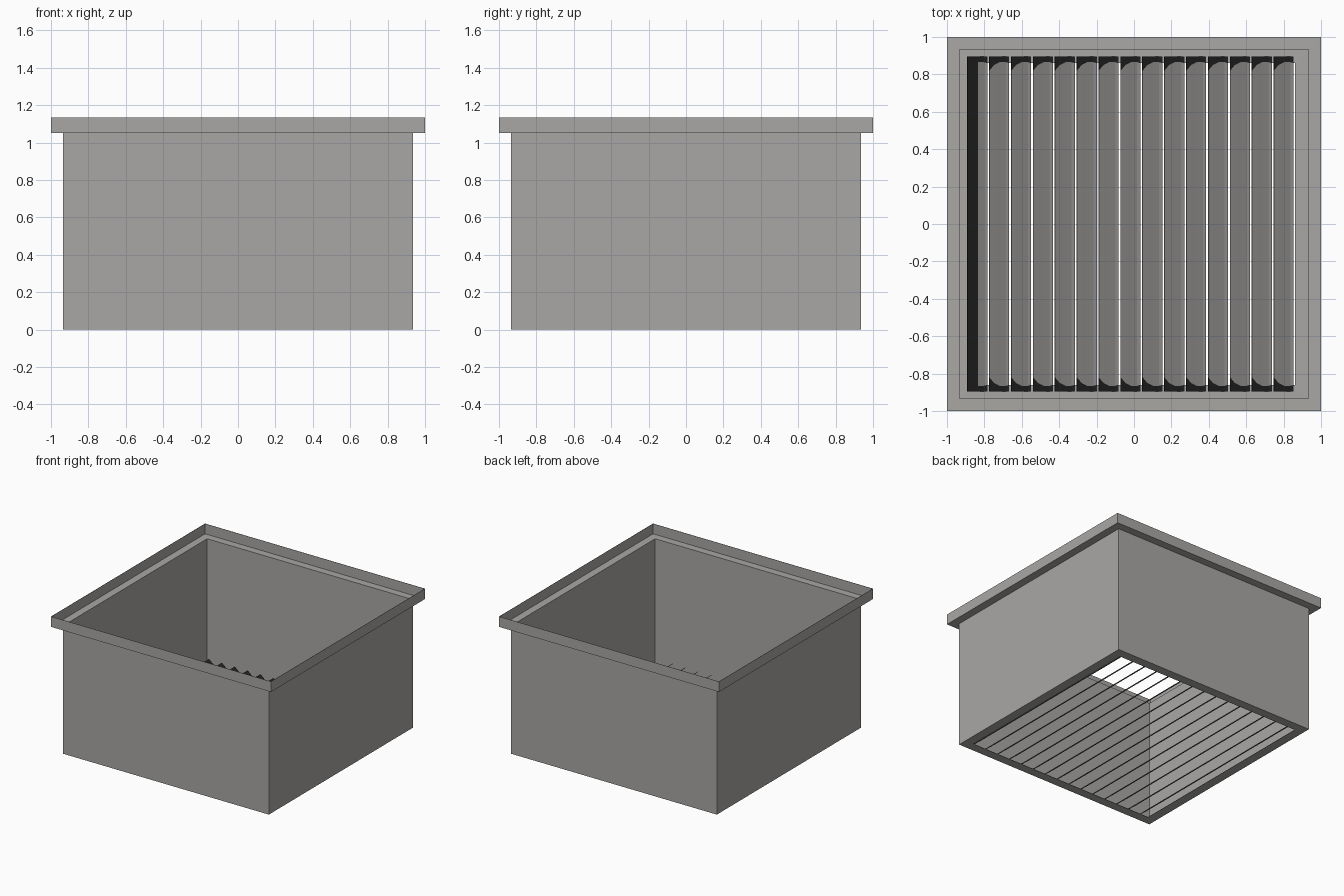
import bpy

# Remove the default cube
cube = bpy.data.objects.get("Cube")
if cube:
    bpy.data.objects.remove(cube, do_unlink=True)


def make_material(name, colour):
    mat = bpy.data.materials.new(name)
    mat.use_nodes = True
    mat.diffuse_color = colour
    mat.node_tree.nodes["Principled BSDF"].inputs["Base Color"].default_value = colour
    return mat


GREY = make_material("warm grey metal", (0.40, 0.39, 0.375, 1))
BLACK = make_material("sooty black", (0.02, 0.02, 0.02, 1))


def make_sheet(name, verts, faces, indices=None):
    """Thin sheet metal part; indices pick the material of each face."""
    mesh = bpy.data.meshes.new(name)
    mesh.from_pydata(verts, [], faces)
    mesh.materials.append(GREY)
    mesh.materials.append(BLACK)
    for poly, index in zip(mesh.polygons, indices or []):
        poly.material_index = index
    obj = bpy.data.objects.new(name, mesh)
    bpy.context.collection.objects.link(obj)
    solid = obj.modifiers.new("sheet thickness", "SOLIDIFY")
    solid.thickness = 0.003
    solid.offset = -1
    return obj


# Square duct: bottom flange, wall, ledge and upright rim, as (half width, height)
profile = [(0.86, 0), (0.935, 0), (0.935, 1.05), (1, 1.05), (1, 1.135)]
corners = [(-1, -1), (1, -1), (1, 1), (-1, 1)]
verts = [(r * cx, r * cy, z) for r, z in profile for cx, cy in corners]
faces = []
for ring in range(len(profile) - 1):
    for i in range(4):
        j = (i + 1) % 4
        a = ring * 4
        faces.append((a + i, a + j, a + 4 + j, a + 4 + i))
make_sheet("duct_housing", verts, faces)

# Louvre slats: high on -x, low on +x, with a small lip at the low edge.
# Section points are (x, z, half length of the clean middle).
section = [(0, 0.092, 0.82), (0.025, 0.071, 0.85), (0.055, 0.045, 0.865),
           (0.088, 0.017, 0.865), (0.106, 0.006, 0.86)]
COUNT, PITCH, START, HALF = 15, 0.117, -0.89, 0.895

for n in range(COUNT):
    x0 = START + n * PITCH
    verts, faces, indices = [], [], []
    for x, z, clean in section:
        verts += [(x0 + x, y, z) for y in (-HALF, -clean, clean, HALF)]
    for s in range(len(section) - 1):
        for k in range(3):
            a = s * 4 + k
            faces.append((a, a + 4, a + 5, a + 1))
            # Black ends, and a black strip where the first slat meets the wall
            dirty = k != 1 or (n == 0 and s < 2)
            indices.append(1 if dirty else 0)
    make_sheet(f"louvre_slat_{n + 1}", verts, faces, indices)
